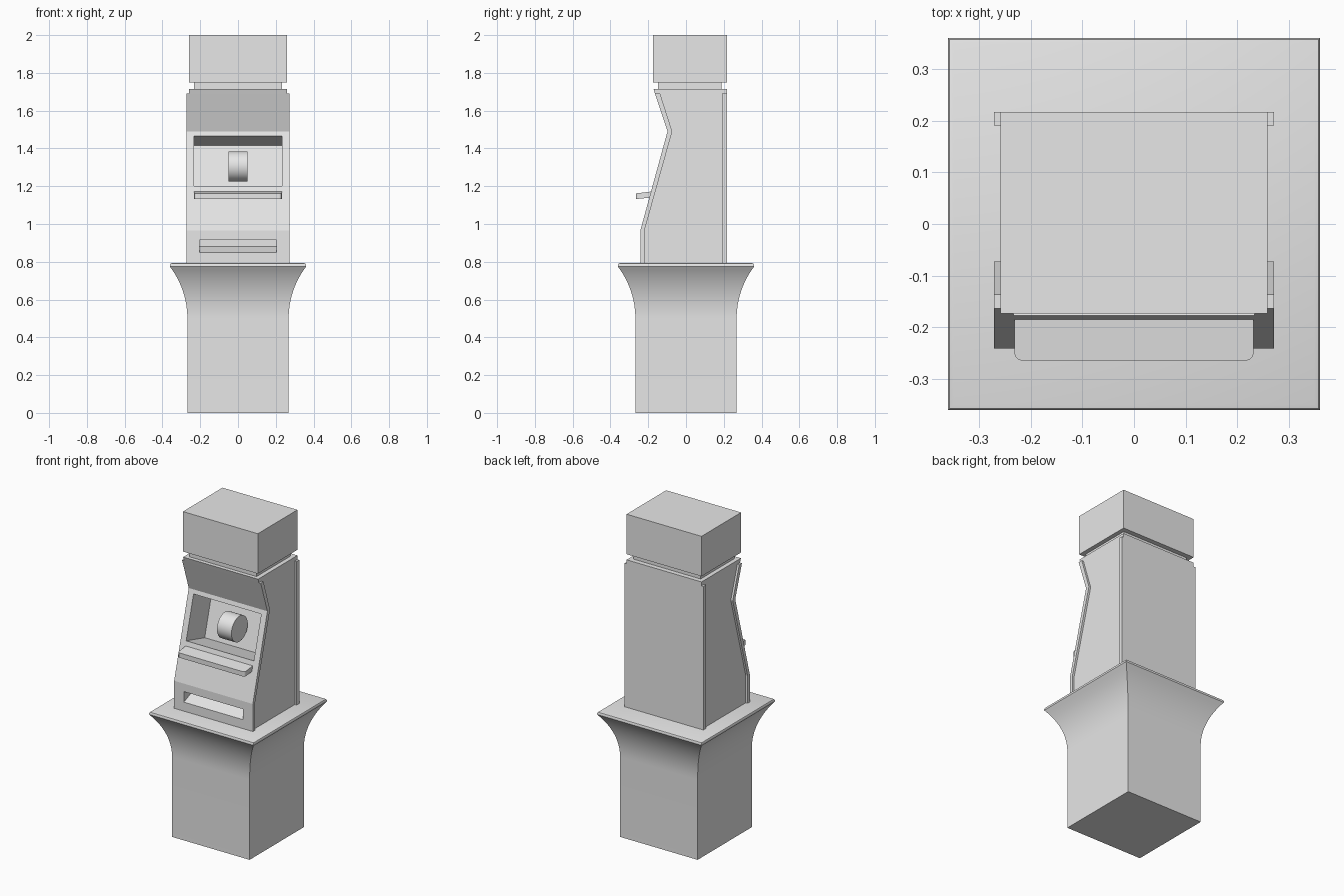
import bpy, bmesh, math
from mathutils import Vector

cube = bpy.data.objects.get("Cube")
if cube:
    bpy.data.objects.remove(cube, do_unlink=True)

grey = bpy.data.materials.new("plain_grey")
grey.use_nodes = True
grey.diffuse_color = (0.8, 0.8, 0.8, 1)
grey.node_tree.nodes["Principled BSDF"].inputs["Base Color"].default_value = (0.8, 0.8, 0.8, 1)


def finish(name, bm):
    bmesh.ops.recalc_face_normals(bm, faces=bm.faces)
    mesh = bpy.data.meshes.new(name)
    bm.to_mesh(mesh)
    bm.free()
    obj = bpy.data.objects.new(name, mesh)
    bpy.context.collection.objects.link(obj)
    mesh.materials.append(grey)
    return obj


def activate(obj):
    bpy.ops.object.select_all(action='DESELECT')
    obj.select_set(True)
    bpy.context.view_layer.objects.active = obj


def prism(name, profile, half, round_front=0):
    """Extrude a (y, z) profile across x, optionally rounding its front corners."""
    bm = bmesh.new()
    face = bm.faces.new([bm.verts.new((-half, y, z)) for y, z in profile])
    ext = bmesh.ops.extrude_face_region(bm, geom=[face])
    bmesh.ops.translate(bm, vec=(2 * half, 0, 0),
                        verts=[v for v in ext["geom"] if isinstance(v, bmesh.types.BMVert)])
    if round_front:
        mid = sum(y for y, z in profile) / len(profile)
        edges = [e for e in bm.edges
                 if all(v.co.y < mid for v in e.verts)
                 and abs(e.verts[0].co.x - e.verts[1].co.x) < half]
        bmesh.ops.bevel(bm, geom=edges, offset=round_front, segments=5,
                        profile=0.5, affect='EDGES')
    return finish(name, bm)


def block(name, half, y0, y1, z0, z1):
    return prism(name, [(y0, z0), (y1, z0), (y1, z1), (y0, z1)], half)


def cut(target, cutter):
    mod = target.modifiers.new("opening", 'BOOLEAN')
    mod.object = cutter
    mod.operation = 'DIFFERENCE'
    mod.solver = 'EXACT'
    activate(target)
    bpy.ops.object.modifier_apply(modifier=mod.name)


# Pedestal: square rings following a straight column and a flared rim
radius, sweep, steps = 0.453, math.radians(37.4), 12
levels = [(0.268, 0)]
for i in range(steps + 1):
    a = sweep * i / steps
    levels.append((0.268 + radius * (1 - math.cos(a)), 0.5 + radius * math.sin(a)))
levels += [(0.361, 0.784), (0.358, 0.79), (0.35, 0.793)]
bm = bmesh.new()
corners = [(-1, -1), (1, -1), (1, 1), (-1, 1)]
rings = [[bm.verts.new((sx * h, sy * h, z)) for sx, sy in corners] for h, z in levels]
for low, high in zip(rings, rings[1:]):
    for i in range(4):
        j = (i + 1) % 4
        bm.faces.new((low[i], low[j], high[j], high[i]))
bm.faces.new(rings[0][::-1])
bm.faces.new(rings[-1])
pedestal = finish("pedestal", bm)
activate(pedestal)
bpy.ops.object.shade_smooth_by_angle(angle=math.radians(35))

# Cabinet: bent front panel, back panel and a slightly narrower core
BOTTOM, TOP, BACK = 0.785, 1.69, 0.217
front = [(-0.242, BOTTOM), (-0.242, 0.965), (-0.098, 1.49), (-0.164, TOP)]
inner = [(y + t, z) for (y, z), t in zip(front, (0.022, 0.022, 0.025, 0.027))]
front_panel = prism("front_panel", front + inner[::-1], 0.272)
block("back_panel", 0.272, 0.191, BACK, BOTTOM, TOP)
core = prism("cabinet_core", inner + [(-0.164, TOP), (-0.172, 1.715), (BACK, 1.715),
                                      (BACK, TOP), (0.191, TOP), (0.191, BOTTOM)], 0.259)

# Display opening, square to the sloping front
low, high = Vector(front[1]), Vector(front[2])
slope = (high - low).normalized()
inward = Vector((slope.y, -slope.x))


def on_slope(z):
    return low.lerp(high, (z - low.y) / (high.y - low.y))


sill, head = on_slope(1.2), on_slope(1.465)
window = prism("window_cutter", [sill - inward * 0.04, sill + inward * 0.19,
                                 head + inward * 0.19, head - inward * 0.04], 0.234)

# Tray opening with a sloping floor
tray = prism("tray_cutter", [(-0.27, 0.838), (-0.16, 0.882), (-0.16, 0.915), (-0.27, 0.915)], 0.205)
for cutter in (window, tray):
    for part in (front_panel, core):
        cut(part, cutter)
    bpy.data.objects.remove(cutter, do_unlink=True)

# Round drum inside the display opening
bpy.ops.mesh.primitive_cylinder_add(vertices=48, radius=0.08, depth=0.1,
                                    location=(0, -0.056, 1.305),
                                    rotation=(0, math.pi / 2, 0))
drum = bpy.context.object
drum.name = "drum"
drum.data.materials.append(grey)
bpy.ops.object.shade_smooth_by_angle(angle=math.radians(35))

# Sloping ledge below the display
prism("ledge", [(-0.265, 1.132), (-0.165, 1.142), (-0.165, 1.174), (-0.265, 1.162)],
      0.232, round_front=0.015)

# Neck and head box
block("neck", 0.232, -0.148, 0.187, 1.71, 1.755)
block("head_box", 0.259, -0.174, BACK, 1.75, 2.0)
